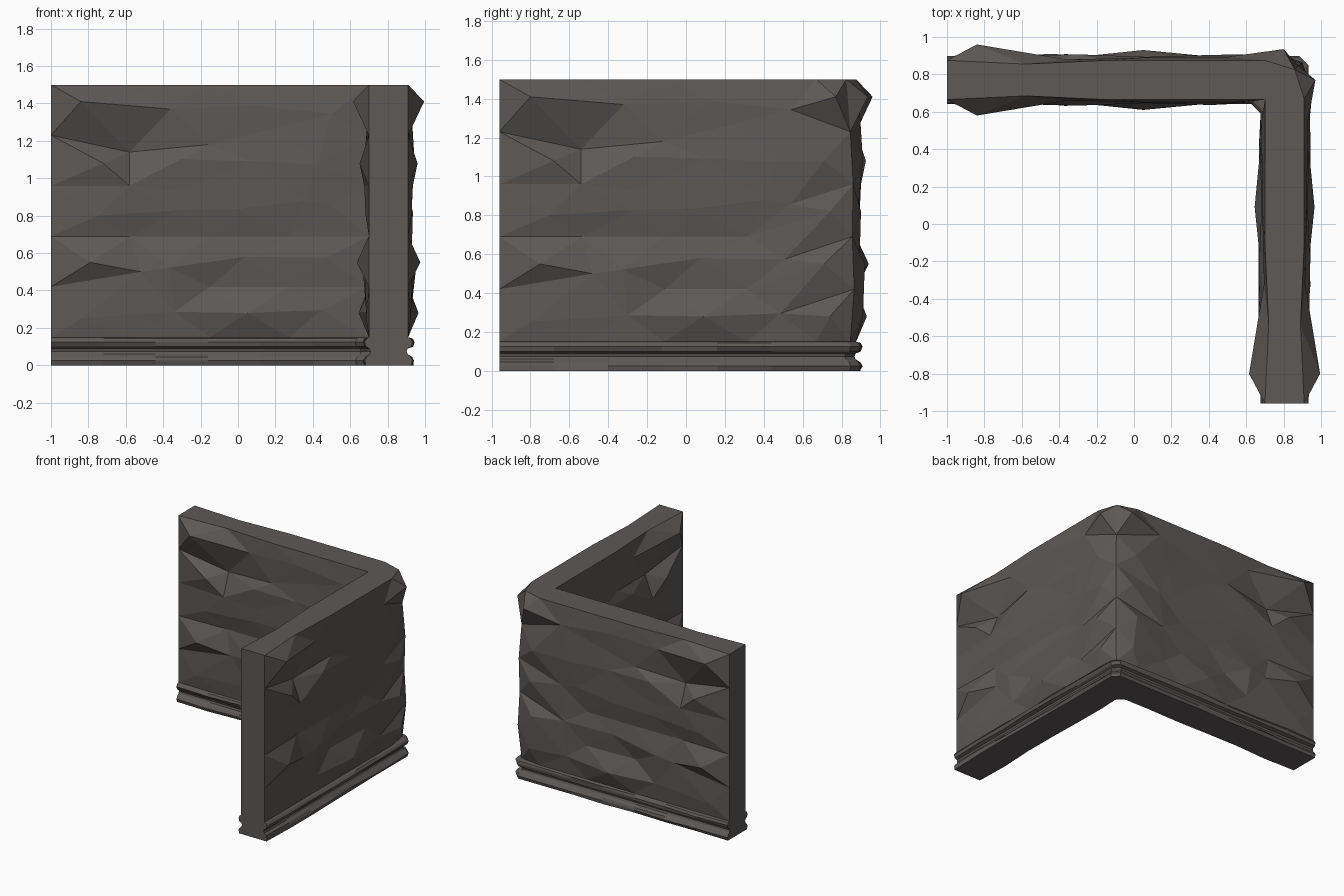
import bpy, bmesh, random
from mathutils import Vector
from mathutils.geometry import delaunay_2d_cdt

if "Cube" in bpy.data.objects:
    bpy.data.objects.remove(bpy.data.objects["Cube"])

random.seed(4)
CX, CY = 0.805, 0.77          # centre lines of the two wall arms
BASE, TOP, HALF = 0.15, 1.5, 0.105
COL, ROW = 0.425, 0.27        # rock grid spacing
STRETCH = 0.55                # makes the facets longer sideways than tall

stone = bpy.data.materials.new("dark_stone")
stone.diffuse_color = (0.11, 0.10, 0.095, 1)
stone.use_nodes = True
stone.node_tree.nodes["Principled BSDF"].inputs["Base Color"].default_value = stone.diffuse_color


def finish(bm, name):
    bmesh.ops.remove_doubles(bm, verts=bm.verts, dist=0.0005)
    bmesh.ops.recalc_face_normals(bm, faces=bm.faces)
    mesh = bpy.data.meshes.new(name)
    bm.to_mesh(mesh)
    bm.free()
    mesh.materials.append(stone)
    ob = bpy.data.objects.new(name, mesh)
    bpy.context.collection.objects.link(ob)


def place(arm, t, offset, z):
    """Distance along an arm and sideways offset to a 3D point."""
    if arm == 0:
        return Vector((-1 + t, CY + offset, z))
    return Vector((CX + offset, -0.96 + t, z))


# Rock relief shared by all four sides: {cell: (t, z, half thickness)}
grid_fix = {(1, 4): (0.42, 1.14, 0.06), (1, 3): (0.42, 0.96, 0.13),
            (2, 4): (0.84, 1.18, 0.11), (2, 3): (0.69, 0.93, 0.125),
            (3, 3): (1.36, 0.88, 0.12), (3, 4): (1.21, 1.27, 0.115),
            (1, 1): (0.48, 0.50, 0.125), (1, 5): (0.42, 1.5, 0.085)}
poke_fix = {(0, 4): (0.16, 1.41, 0.19), (0, 1): (0.21, 0.55, 0.17),
            (2, 0): (1.05, 0.28, 0.16), (0, 3): (0.28, 1.08, 0.155),
            (1, 4): (0.64, 1.37, 0.11), (2, 4): (1.08, 1.39, 0.12)}
relief = []
for i in range(4):
    for j in range(6):
        edge = i == 0 or j in (0, 5)
        h = HALF if edge else random.uniform(0.09, 0.112)
        relief.append(grid_fix.get((i, j), (i * COL, BASE + j * ROW, h)))
for i in range(4):
    for j in range(5):
        p = ((i + 0.5) * COL + random.uniform(-0.07, 0.07),
             BASE + (j + 0.5) * ROW + random.uniform(-0.04, 0.04),
             random.uniform(0.115, 0.14))
        p = poke_fix.get((i, j), p)
        relief.append((min(p[0], 1.50), p[1], p[2]))

# Corner strip bulges and the worn outer corner edge
strip = [(1.80, 1.41, 0.165), (1.74, 1.08, 0.14), (1.77, 0.82, 0.13),
         (1.74, 0.55, 0.15), (1.77, 0.28, 0.14)]
worn = [-0.03, -0.01, -0.02, -0.015, -0.03, -0.05]

# Rocky L-shaped wall
bm = bmesh.new()
rows = {}
for arm in (0, 1):
    shift = 0.07 if arm else 0
    for side in (-1, 1):
        end = (1 + CX if arm == 0 else 0.96 + CY) + side * HALF
        flat, pos = [], []

        def add(t, z, h):
            flat.append(Vector((t * STRETCH, z)))
            pos.append(place(arm, t, side * h, z))

        for p in relief:
            add(*p)
        if side == 1:
            for j in (0, 5):
                add(4 * COL - shift, BASE + j * ROW, HALF)
            for t, z, h in strip:
                add(t - shift, z, h)
        for j in range(6):
            z, d = BASE + j * ROW, side * HALF
            flat.append(Vector((end * STRETCH, z)))
            if side == 1:
                d += worn[j]
            pos.append(Vector((CX + d, CY + d, z)))
        tris = delaunay_2d_cdt(flat, [], [], 0, 1e-5)[2]
        verts = [bm.verts.new(p) for p in pos]
        for tri in tris:
            bm.faces.new([verts[k] for k in tri])
        top = [k for k in range(len(pos)) if pos[k].z > TOP - 0.001]
        top.sort(key=lambda k: flat[k].x)
        rows[arm, side] = [pos[k] for k in top]
    # Flat end of the arm
    bm.faces.new([bm.verts.new(place(arm, 0, o, z)) for o, z in
                  ((-HALF, BASE), (HALF, BASE), (HALF, TOP), (-HALF, TOP))])
outline = (rows[0, -1] + rows[1, -1][-2::-1] + rows[1, 1] + rows[0, 1][-2::-1])
bm.faces.new([bm.verts.new(p) for p in outline])
finish(bm, "rock_wall")

# Grooved base moulding swept around the L with a chamfered corner
profile = [(0.122, 0), (0.128, 0.025), (0.118, 0.045), (0.102, 0.06),
           (0.097, 0.075), (0.102, 0.09), (0.122, 0.10), (0.128, 0.125),
           (0.118, 0.143), (0.105, 0.15)]
stations = [0, 0.28, 0.56, 0.84, 1.12, 1.4]
sections = [(0, t) for t in stations] + [(0, None), (1, None)]
sections += [(1, t) for t in stations[::-1]]
CHAMFER = 0.05
bm = bmesh.new()
rings = []
for arm, t in sections:
    ring = []
    for side, prof in ((1, profile), (-1, profile[::-1])):
        for w, z in prof:
            o = side * w
            if t is None:
                p = Vector((CX + o, CY + o, z))
                p[arm] -= CHAMFER
            else:
                if t and w > 0.11:
                    o += side * random.uniform(-0.006, 0.012)
                p = place(arm, t, o, z)
            ring.append(bm.verts.new(p))
    rings.append(ring)
n = len(rings[0])
for a, b in zip(rings, rings[1:]):
    for k in range(n):
        m = (k + 1) % n
        bm.faces.new((a[k], a[m], b[m], b[k]))
bm.faces.new(rings[0])
bm.faces.new(rings[-1][::-1])
finish(bm, "base_moulding")
